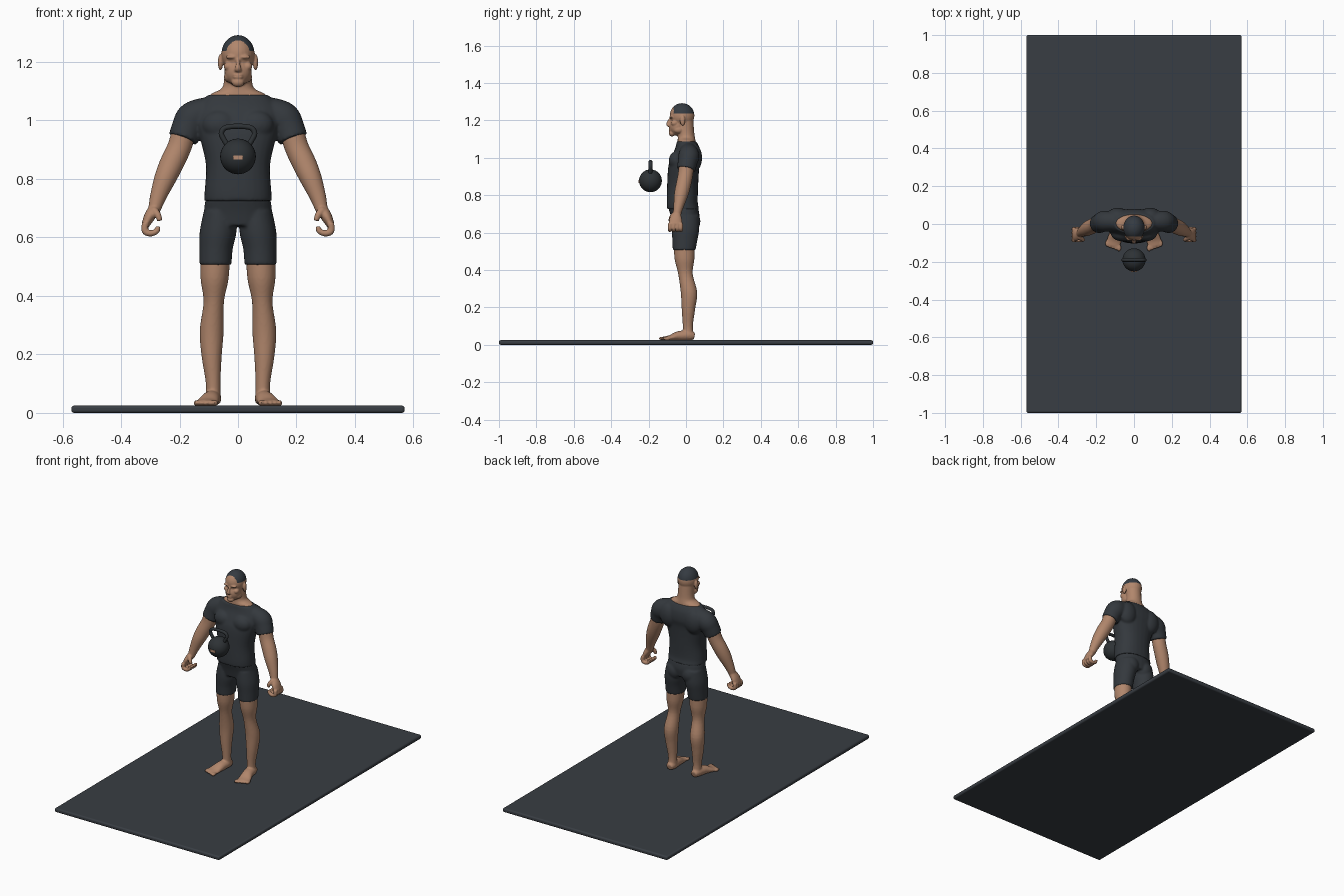
import bpy, bmesh, math
from mathutils import Vector, Matrix

if "Cube" in bpy.data.objects:
    bpy.data.objects.remove(bpy.data.objects["Cube"])


def material(name, r, g, b):
    m = bpy.data.materials.new(name)
    m.use_nodes = True
    m.diffuse_color = (r, g, b, 1)
    shader = m.node_tree.nodes["Principled BSDF"]
    shader.inputs["Base Color"].default_value = (r, g, b, 1)
    shader.inputs["Roughness"].default_value = 0.8
    return m


SKIN = material("skin", 0.44, 0.24, 0.15)
CLOTH = material("dark_cloth", 0.034, 0.040, 0.047)
HAIR = material("dark_hair", 0.035, 0.043, 0.053)
IRON = material("dark_iron", 0.027, 0.032, 0.036)
RUBBER = material("mat_rubber", 0.040, 0.047, 0.056)
LABEL = material("tan_label", 0.46, 0.26, 0.17)


def spline(rows, steps=5):
    """Catmull-Rom interpolation of rows of numbers."""
    rows = [Vector(r) for r in rows]
    out = []
    for i in range(len(rows) - 1):
        p0, p1 = rows[max(i - 1, 0)], rows[i]
        p2, p3 = rows[i + 1], rows[min(i + 2, len(rows) - 1)]
        for s in range(steps):
            t = s / steps
            out.append(0.5 * (2 * p1 + (p2 - p0) * t + (2 * p0 - 5 * p1 + 4 * p2 - p3) * t ** 2
                              + (3 * p1 - p0 - 3 * p2 + p3) * t ** 3))
    return out + [rows[-1]]


def tube(bm, rows, side=1, ref=(0, 1, 0), axis=None, power=2.0, segs=28):
    """Loft through rows of (x, y, z, radius along ref, radius across)."""
    rows = spline(rows)
    pts = [Vector((r[0] * side, r[1], r[2])) for r in rows]
    rings = []
    for i, (p, r) in enumerate(zip(pts, rows)):
        t = Vector(axis) if axis else pts[min(i + 1, len(pts) - 1)] - pts[max(i - 1, 0)]
        t.normalize()
        u = Vector(ref)
        u = (u - t * u.dot(t)).normalized()
        v = t.cross(u)
        ring = []
        for k in range(segs):
            c, s = math.cos(math.tau * k / segs), math.sin(math.tau * k / segs)
            c = math.copysign(abs(c) ** (2 / power), c)
            s = math.copysign(abs(s) ** (2 / power), s)
            ring.append(bm.verts.new(p + u * c * r[3] + v * s * r[4]))
        rings.append(ring)
    for a, b in zip(rings, rings[1:]):
        for k in range(segs):
            n = (k + 1) % segs
            bm.faces.new((a[k], a[n], b[n], b[k]))
    bm.faces.new(rings[0])
    bm.faces.new(rings[-1])


def ball(bm, center, radii, side=1):
    x, y, z = center
    bmesh.ops.create_uvsphere(bm, u_segments=28, v_segments=18, radius=1, matrix=Matrix.Translation(
        (x * side, y, z)) @ Matrix.Diagonal((*radii, 1)))


def finish(name, bm, mat, voxel=0, smooth=3):
    """Turn the parts into one object, fusing them when a voxel size is given."""
    bmesh.ops.recalc_face_normals(bm, faces=bm.faces)
    mesh = bpy.data.meshes.new(name)
    bm.to_mesh(mesh)
    bm.free()
    ob = bpy.data.objects.new(name, mesh)
    bpy.context.collection.objects.link(ob)
    if voxel:
        fuse = ob.modifiers.new("fuse", 'REMESH')
        fuse.mode = 'VOXEL'
        fuse.voxel_size = voxel
        relax = ob.modifiers.new("relax", 'SMOOTH')
        relax.factor, relax.iterations = 0.5, smooth
        dg = bpy.context.evaluated_depsgraph_get()
        fused = bpy.data.meshes.new_from_object(ob.evaluated_get(dg))
        ob.modifiers.clear()
        ob.data = fused
    ob.data.materials.clear()
    ob.data.materials.append(mat)
    bpy.ops.object.select_all(action='DESELECT')
    ob.select_set(True)
    bpy.context.view_layer.objects.active = ob
    bpy.ops.object.shade_smooth_by_angle(angle=math.radians(50))
    return ob


UP = (0, 0, 1)

# Floor mat
bm = bmesh.new()
bmesh.ops.create_cube(bm, size=1, matrix=Matrix.Translation((0, 0, 0.0125))
                      @ Matrix.Diagonal((1.14, 2, 0.025, 1)))
floor_mat = finish("floor_mat", bm, RUBBER)
bevel = floor_mat.modifiers.new("rounded_edge", 'BEVEL')
bevel.width, bevel.segments = 0.009, 3

# Shirt: trunk, chest, shoulder blades and sleeves
bm = bmesh.new()
tube(bm, [(0, -.015, .725, .086, .116), (0, -.02, .76, .083, .114), (0, -.018, .85, .083, .11),
          (0, -.012, .95, .083, .133), (0, 0, 1.0, .08, .146), (0, .008, 1.05, .066, .135),
          (0, .003, 1.087, .052, .104)], axis=UP, power=2.3)
for s in (1, -1):
    ball(bm, (.062, -.05, .985), (.06, .042, .05), s)
    ball(bm, (.085, .042, 1.0), (.06, .044, .075), s)
    tube(bm, [(.09, .012, 1.04, .045, .044), (.15, .015, 1.01, .056, .058),
              (.173, .008, .975, .052, .054), (.188, 0, .936, .05, .051)], s)
finish("shirt", bm, CLOTH, 0.006, 5)

# Shorts
bm = bmesh.new()
tube(bm, [(0, -.015, .732, .08, .111), (0, -.005, .69, .077, .116),
          (0, -.003, .64, .068, .112)], axis=UP, power=2.2)
for s in (1, -1):
    ball(bm, (.05, .032, .66), (.05, .045, .055), s)
    tube(bm, [(.062, -.003, .69, .07, .055), (.068, -.003, .62, .074, .063),
              (.075, -.006, .56, .067, .057), (.077, -.01, .506, .061, .055)], s, axis=UP)
finish("shorts", bm, CLOTH, 0.006, 3)

# Legs and bare feet
for s, name in ((1, "left"), (-1, "right")):
    bm = bmesh.new()
    tube(bm, [(.077, -.01, .55, .056, .05), (.08, -.008, .46, .053, .048), (.083, -.003, .38, .039, .035),
              (.09, .016, .28, .044, .041), (.09, .013, .19, .036, .034),
              (.085, .01, .1, .027, .025), (.085, .014, .035, .029, .027)], s, axis=UP)
    tube(bm, [(.084, .045, .045, .02, .018), (.086, .015, .05, .029, .027), (.094, -.04, .047, .032, .026),
              (.105, -.085, .037, .038, .015), (.11, -.115, .034, .037, .011)], s, ref=(1, 0, 0))
    for k in range(5):
        x = .079 + .016 * k
        ball(bm, (x, -.126 + .006 * k, .034), (.011 - .0007 * k, .02, .010), s)
    finish(name + "_leg", bm, SKIN, 0.005, 3)

# Arms with half-closed hands
for s, name in ((1, "left"), (-1, "right")):
    bm = bmesh.new()
    tube(bm, [(.183, .003, .97, .042, .042), (.20, -.003, .91, .04, .041), (.228, -.015, .85, .04, .041),
              (.25, -.027, .80, .037, .037), (.273, -.04, .74, .027, .028),
              (.285, -.048, .70, .022, .022), (.292, -.05, .685, .022, .02)], s)
    tube(bm, [(.285, -.048, .70, .022, .02), (.303, -.055, .67, .034, .019),
              (.318, -.056, .64, .034, .013)], s)
    for y in (-.086, -.066, -.046, -.027):
        tube(bm, [(.317, y, .65, .011, .012), (.318, y, .622, .011, .012), (.298, y, .614, .011, .011),
                  (.278, y, .622, .010, .010), (.273, y, .638, .009, .009)], s, segs=12)
    tube(bm, [(.29, -.066, .695, .014, .014), (.275, -.08, .678, .012, .012),
              (.267, -.084, .657, .009, .009)], s, segs=12)
    finish(name + "_arm", bm, SKIN, 0.004, 3)

# Head, face and neck
bm = bmesh.new()
tube(bm, [(0, .003, 1.05, .05, .11), (0, .003, 1.088, .048, .095), (0, .002, 1.108, .046, .058),
          (0, 0, 1.135, .044, .048), (0, -.004, 1.2, .043, .046)], axis=UP)
ball(bm, (0, -.021, 1.226), (.057, .066, .066))
ball(bm, (0, -.048, 1.168), (.046, .041, .05))
ball(bm, (0, -.074, 1.131), (.022, .018, .017))
tube(bm, [(0, -.08, 1.212, .007, .006), (0, -.09, 1.195, .009, .007),
          (0, -.096, 1.178, .010, .011), (0, -.088, 1.17, .007, .012)], segs=12)
for z in (1.156, 1.148):
    ball(bm, (0, -.084, z), (.017, .009, .0045))
for s in (1, -1):
    ball(bm, (.021, -.077, 1.217), (.022, .012, .007), s)
    ball(bm, (.033, -.062, 1.185), (.016, .018, .015), s)
    ball(bm, (.03, -.04, 1.15), (.018, .028, .02), s)
    ball(bm, (.06, -.018, 1.199), (.009, .014, .028), s)
head = finish("head_and_neck", bm, SKIN, 0.0035, 3)

# Cropped hair painted on the crown behind the receding hairline
head.data.materials.append(HAIR)
for f in head.data.polygons:
    if f.center.z > 1.237 and f.center.y > -.066:
        f.material_index = 1

# Kettlebell
bm = bmesh.new()
ball(bm, (0, -.19, .877), (.061, .061, .061))
half = [(.036, .915), (.05, .938), (.057, .956), (.048, .973), (.026, .979)]
loop = half + [(0, .98)] + [(-x, z) for x, z in reversed(half)]
tube(bm, [(x, -.19, z, .010, .009) for x, z in loop], segs=16)
finish("kettlebell", bm, IRON)
bm = bmesh.new()
bmesh.ops.create_cube(bm, size=1, matrix=Matrix.Translation((0, -.2485, .873))
                      @ Matrix.Diagonal((.034, .009, .014, 1)))
finish("kettlebell_label", bm, LABEL)
